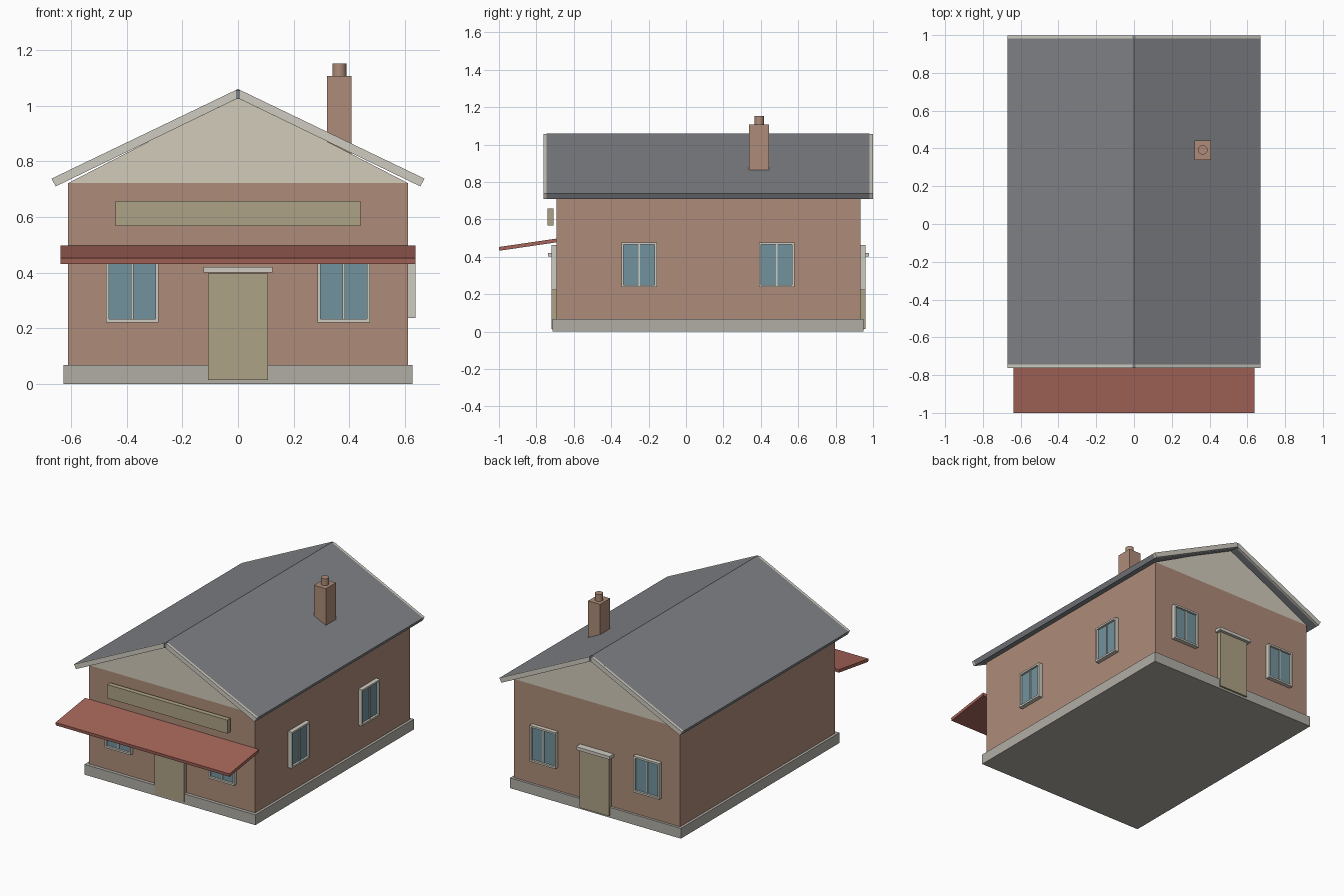
import bpy, bmesh
from mathutils import Matrix, Vector

if "Cube" in bpy.data.objects:
    bpy.data.objects.remove(bpy.data.objects["Cube"])


def material(name, rgb):
    m = bpy.data.materials.new(name)
    m.diffuse_color = (*rgb, 1)
    m.use_nodes = True
    m.node_tree.nodes["Principled BSDF"].inputs["Base Color"].default_value = m.diffuse_color
    return m


BRICK = material("brick", (0.42, 0.26, 0.19))
STONE = material("stone", (0.44, 0.42, 0.38))
CREAM = material("cream", (0.65, 0.60, 0.50))
TRIM = material("trim", (0.62, 0.60, 0.53))
WOOD = material("wood", (0.42, 0.36, 0.24))
GLASS = material("glass", (0.17, 0.29, 0.34))
SLATE = material("slate", (0.21, 0.22, 0.24))
RED = material("red", (0.38, 0.13, 0.10))


def finish(name, bm, mat):
    bmesh.ops.recalc_face_normals(bm, faces=bm.faces[:])
    me = bpy.data.meshes.new(name)
    bm.to_mesh(me)
    bm.free()
    me.materials.append(mat)
    ob = bpy.data.objects.new(name, me)
    bpy.context.collection.objects.link(ob)
    return ob


def add_box(bm, lo, hi):
    lo, hi = Vector(lo), Vector(hi)
    mat = Matrix.Translation((lo + hi) / 2) @ Matrix.Diagonal((*(hi - lo), 1))
    bmesh.ops.create_cube(bm, size=1, matrix=mat)


def box(name, lo, hi, mat):
    bm = bmesh.new()
    add_box(bm, lo, hi)
    return finish(name, bm, mat)


def prism(name, profile, axis, a, b, mat):
    """Extrude a 2D profile along 'x' (points are y,z) or 'y' (points are x,z)."""
    bm = bmesh.new()
    pts = [(a, p, q) if axis == "x" else (p, a, q) for p, q in profile]
    face = bm.faces.new([bm.verts.new(p) for p in pts])
    ext = bmesh.ops.extrude_face_region(bm, geom=[face])["geom"]
    move = (b - a, 0, 0) if axis == "x" else (0, b - a, 0)
    bmesh.ops.translate(bm, vec=move, verts=[v for v in ext if isinstance(v, bmesh.types.BMVert)])
    return finish(name, bm, mat)


W, YF, YB, EAVE = 0.61, -0.692, 0.933, 0.722

# Base, walls and gable
box("foundation", (-0.627, -0.714, 0), (0.627, 0.949, 0.068), STONE)
box("walls", (-W, YF, 0.068), (W, YB, EAVE), BRICK)
prism("gable", [(-W, EAVE), (W, EAVE), (0, 1.037)], "y", YF, YB, CREAM)

# Roof slopes with barge boards at both ends
for s, side in ((-1, "left"), (1, "right")):
    def slope(x0):
        return [(s * x0, 1.06 - 0.481 * x0), (s * 0.67, 0.738),
                (s * 0.655, 0.71), (s * x0, 1.027 - 0.481 * x0)]
    prism(side + "_roof", slope(0), "y", -0.745, 0.982, SLATE)
    prism(side + "_front_barge", slope(0.008), "y", -0.762, -0.745, TRIM)
    prism(side + "_back_barge", slope(0.008), "y", 0.982, 0.999, TRIM)
for y0, y1, n in ((-0.76, -0.745, "front"), (0.982, 0.997, "back")):
    prism(n + "_ridge_end", [(-0.008, 1.055), (0.008, 1.055), (0.008, 1.024), (-0.008, 1.024)],
          "y", y0, y1, SLATE)

# Chimney
box("chimney", (0.32, 0.338, 0.82), (0.408, 0.443, 1.107), BRICK)
bm = bmesh.new()
bmesh.ops.create_cone(bm, cap_ends=True, segments=24, radius1=0.025, radius2=0.025,
                      depth=0.055, matrix=Matrix.Translation((0.364, 0.392, 1.1245)))
pot = finish("chimney_pot", bm, BRICK)
for p in pot.data.polygons:
    p.use_smooth = len(p.vertices) == 4

# Awning and sign board
prism("awning", [(YF, 0.497), (-1.0, 0.452), (-0.998, 0.432), (YF, 0.477)], "x", -0.638, 0.638, RED)
box("sign_board", (-0.441, -0.741, 0.567), (0.441, -0.709, 0.657), WOOD)


# Wall openings are made facing -y at the origin, then turned and placed
def window(name, place):
    w, h, b, d = 0.095, 0.12, 0.012, 0.028
    frame = bmesh.new()
    for s in (-1, 1):
        x0, x1 = sorted((s * w, s * (w - b)))
        add_box(frame, (x0, -d, -h), (x1, 0, h))
        z0, z1 = sorted((s * h, s * (h - b)))
        add_box(frame, (-w + b, -d, z0), (w - b, 0, z1))
    add_box(frame, (-0.004, -0.020, -h + b), (0.004, 0, h - b))
    finish(name + "_frame", frame, TRIM).matrix_world = place
    pane = box(name + "_glass", (-w + b, -0.014, -h + b), (w - b, 0, h - b), GLASS)
    pane.matrix_world = place


def door(name, place):
    for ob in (box(name, (-0.107, -0.028, 0.014), (0.107, 0, 0.398), WOOD),
               box(name + "_lintel", (-0.124, -0.045, 0.400), (0.124, 0, 0.421), TRIM)):
        ob.matrix_world = place


FRONT = Matrix.Translation((0, YF, 0))
BACK = Matrix.Translation((0, YB, 0)) @ Matrix.Rotation(3.14159265, 4, "Z")
RIGHT = Matrix.Translation((W, 0, 0)) @ Matrix.Rotation(1.57079633, 4, "Z")
for n, wall in (("front", FRONT), ("back", BACK)):
    door(n + "_door", wall)
    for x, s in ((-0.38, "left"), (0.38, "right")):
        window(f"{n}_{s}_window", wall @ Matrix.Translation((x, 0, 0.342)))
for y, s in ((-0.251, "fore"), (0.484, "rear")):
    window(f"side_{s}_window", RIGHT @ Matrix.Translation((y, 0, 0.357)))
